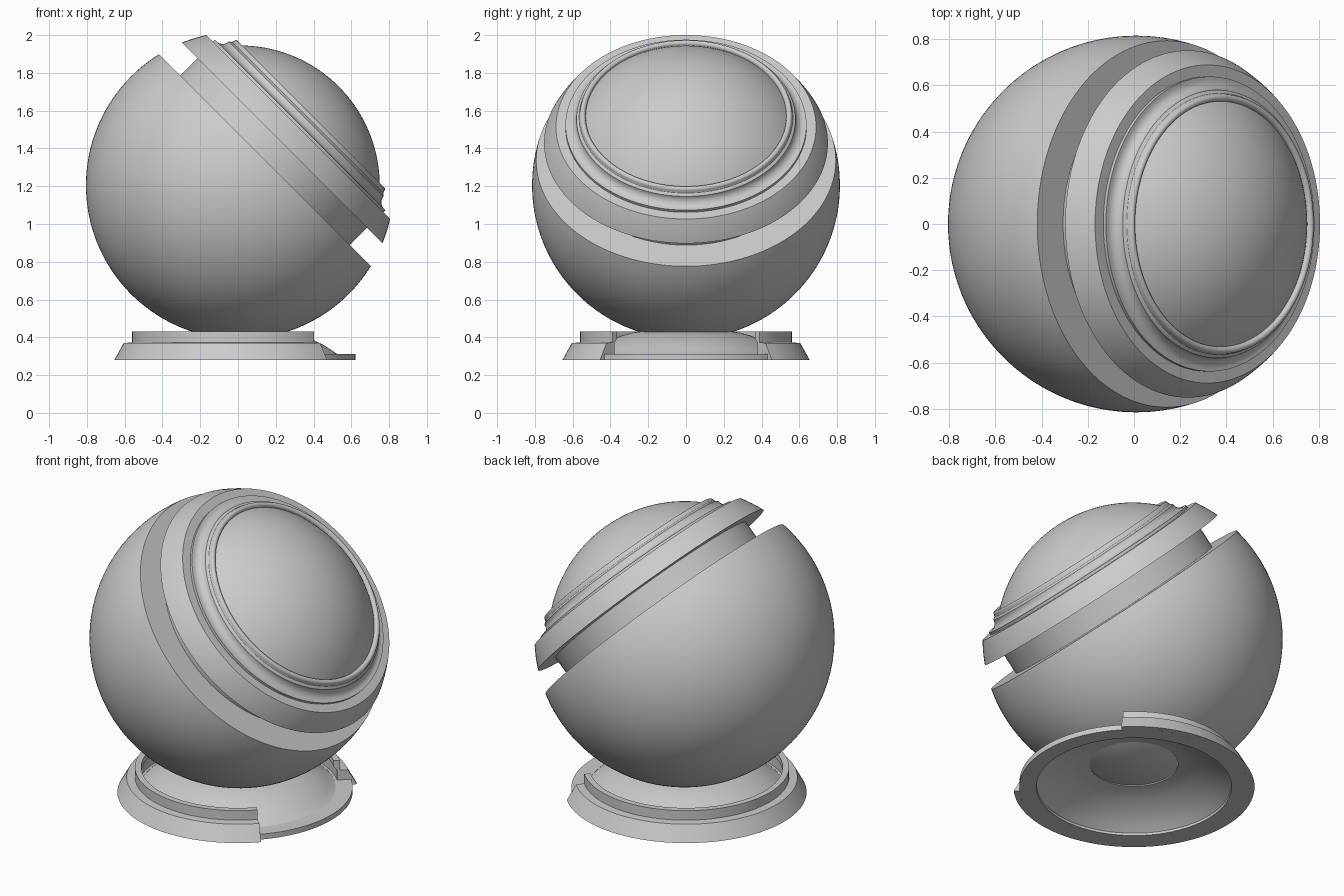
import bpy, bmesh
from math import sin, cos, pi, radians, asin, acos
from mathutils import Matrix

if "Cube" in bpy.data.objects:
    bpy.data.objects.remove(bpy.data.objects["Cube"])


def lathe(name, profile, matrix=Matrix(), a0=0.0, a1=2 * pi, steps=128, closed=False):
    """Revolve (radius, height) points; closed loops get end caps when partial."""
    full = abs(a1 - a0 - 2 * pi) < 1e-6
    bm = bmesh.new()
    cols = []
    for i in range(steps if full else steps + 1):
        a = a0 + (a1 - a0) * i / steps
        cols.append([bm.verts.new((r * cos(a), r * sin(a), h)) for r, h in profile])
    n = len(profile)
    for i in range(steps):
        p, q = cols[i], cols[(i + 1) % len(cols)]
        for j in range(n if closed else n - 1):
            k = (j + 1) % n
            bm.faces.new((p[j], q[j], q[k], p[k]))
    if closed and not full:
        bm.faces.new(cols[0])
        bm.faces.new(cols[-1])
    bmesh.ops.remove_doubles(bm, verts=bm.verts, dist=1e-5)
    bmesh.ops.recalc_face_normals(bm, faces=bm.faces)
    bm.transform(matrix)
    me = bpy.data.meshes.new(name)
    bm.to_mesh(me)
    bm.free()
    ob = bpy.data.objects.new(name, me)
    bpy.context.collection.objects.link(ob)
    bpy.ops.object.select_all(action='DESELECT')
    bpy.context.view_layer.objects.active = ob
    ob.select_set(True)
    bpy.ops.object.shade_smooth_by_angle(angle=radians(30))
    return ob


def arc(radius, t0, t1, n):
    """Points on a sphere profile, t measured from the lower pole."""
    ts = [t0 + (t1 - t0) * i / n for i in range(n + 1)]
    return [(radius * sin(t), -radius * cos(t)) for t in ts]


R = 0.815
tilt = Matrix.Translation((0.01, 0, 1.205)) @ Matrix.Rotation(radians(45), 4, 'Y')

# Main sphere shell with its flat cut face
cut_h = 0.187
lathe("sphere_shell",
      arc(R, 0, acos(-cut_h / R), 56) + [(0.62, cut_h), (0, cut_h)], tilt)

# Core visible in the groove
lathe("groove_core", [(0, 0.18), (0.635, 0.18), (0.635, 0.33), (0, 0.33)], tilt)

# Outer collar following the sphere surface
lathe("collar",
      [(0, 0.316)] + arc(R, acos(-0.316 / R), acos(-0.436 / R), 8)
      + [(0.62, 0.436), (0, 0.436)], tilt)

# Stepped lip with a concave sweep up to the rim bead
sweep = [(0.625 - 0.045 * sin(t), 0.497 - 0.045 * cos(t))
         for t in [i * pi / 2 / 10 for i in range(11)]]
bead = [(0.547 + 0.015 * cos(t), 0.518 + 0.015 * sin(t))
        for t in [i * pi / 10 for i in range(11)]]
lathe("lip", [(0, 0.43), (0.638, 0.43), (0.638, 0.452)] + sweep
      + [(0.566, 0.507)] + bead + [(0.528, 0.508), (0, 0.508)], tilt)

# Front dome
RD = 0.74
lathe("dome", arc(RD, pi - asin(0.531 / RD), pi, 24), tilt)

# Base: flared foot and upper band, open towards +x
gap = radians(44)
lathe("base_ring",
      [(0.655, 0.28), (0.605, 0.37), (0.56, 0.373), (0.56, 0.43), (0.525, 0.43),
       (0.525, 0.395), (0.545, 0.37), (0.545, 0.305), (0.615, 0.305), (0.622, 0.28)],
      a0=gap, a1=2 * pi - gap, steps=96, closed=True)

# Thin foot ring exposed in the opening
lathe("foot_ring", [(0.53, 0.28), (0.622, 0.28), (0.622, 0.312), (0.53, 0.312)], closed=True)

# Shallow pedestal under the sphere
lathe("pedestal",
      [(0.545, 0.305), (0.52, 0.315), (0.49, 0.336), (0.45, 0.361), (0.40, 0.386), (0.34, 0.41),
       (0.29, 0.424), (0.24, 0.432), (0.24, 0.422), (0.29, 0.414), (0.34, 0.40),
       (0.40, 0.376), (0.45, 0.351), (0.49, 0.326), (0.53, 0.295)], closed=True)
